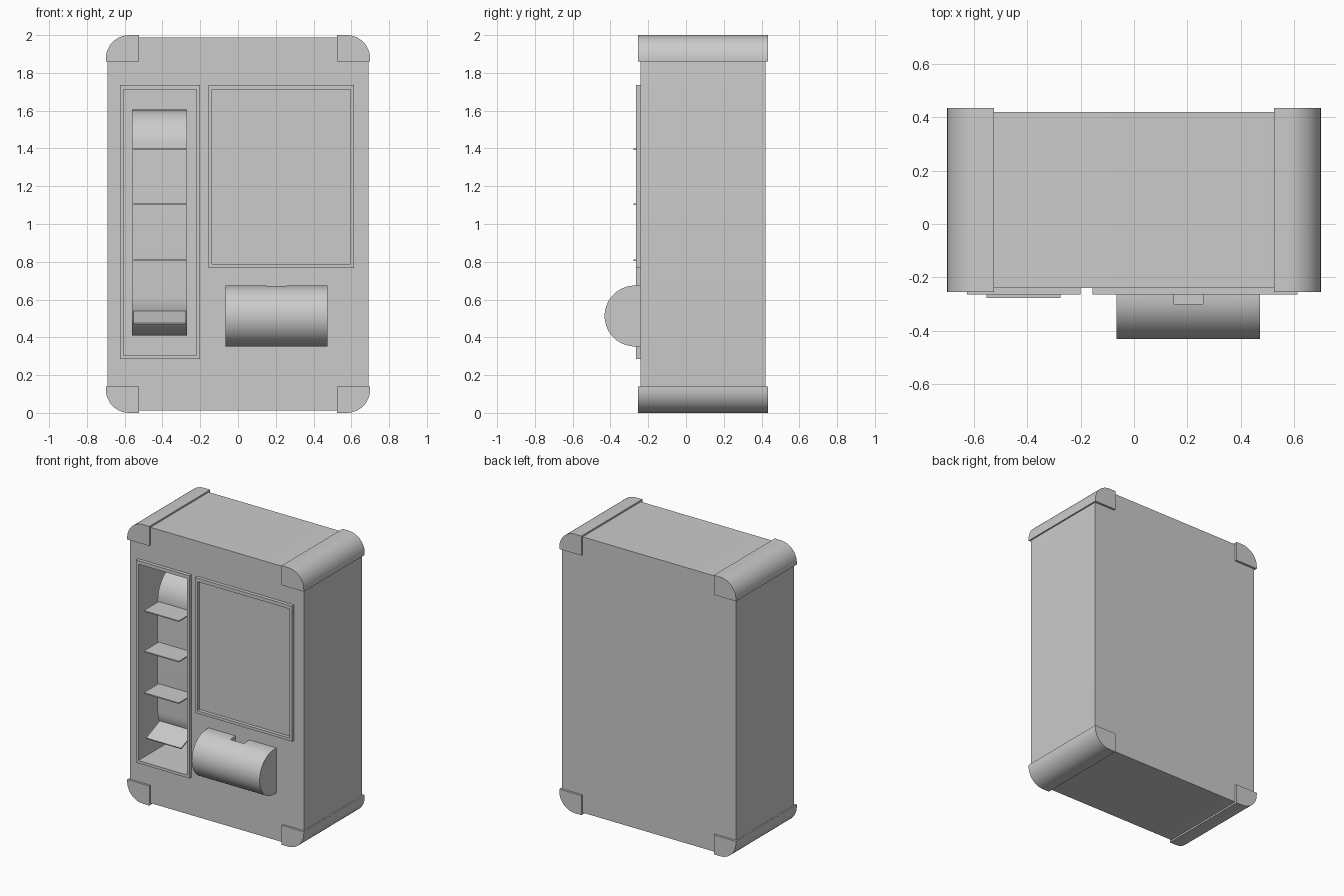
import bpy, bmesh
from math import sin, cos, pi, radians
from mathutils import Vector

if "Cube" in bpy.data.objects:
    bpy.data.objects.remove(bpy.data.objects["Cube"])


def make(name, bm, smooth=False):
    bmesh.ops.recalc_face_normals(bm, faces=bm.faces)
    me = bpy.data.meshes.new(name)
    bm.to_mesh(me)
    bm.free()
    ob = bpy.data.objects.new(name, me)
    bpy.context.collection.objects.link(ob)
    if smooth:
        bpy.ops.object.select_all(action='DESELECT')
        bpy.context.view_layer.objects.active = ob
        ob.select_set(True)
        bpy.ops.object.shade_smooth_by_angle(angle=radians(30))
    return ob


def prism(name, pts, axis, lo, hi, smooth=False):
    """Extrude a closed profile: (x, z) along 'y' or (y, z) along 'x'."""
    bm = bmesh.new()
    place = (lambda p: (p[0], lo, p[1])) if axis == 'y' else (lambda p: (lo, p[0], p[1]))
    face = bm.faces.new([bm.verts.new(place(p)) for p in pts])
    out = bmesh.ops.extrude_face_region(bm, geom=[face], use_keep_orig=True)
    move = Vector((0, hi - lo, 0)) if axis == 'y' else Vector((hi - lo, 0, 0))
    bmesh.ops.translate(bm, vec=move, verts=[v for v in out['geom'] if isinstance(v, bmesh.types.BMVert)])
    return make(name, bm, smooth)


def arc(cx, cz, r, a0, a1, n):
    steps = [radians(a0 + (a1 - a0) * i / n) for i in range(n + 1)]
    return [(cx + r * cos(a), cz + r * sin(a)) for a in steps]


def rect(a0, a1, b0, b1):
    return [(a0, b0), (a1, b0), (a1, b1), (a0, b1)]


def cut(ob, cutter):
    mod = ob.modifiers.new("cut", 'BOOLEAN')
    mod.operation, mod.solver, mod.object = 'DIFFERENCE', 'EXACT', cutter
    bpy.context.view_layer.objects.active = ob
    bpy.ops.object.modifier_apply(modifier=mod.name)
    bpy.data.objects.remove(cutter)


def frame(name, outer, inner, y0, y1):
    ob = prism(name, rect(*outer), 'y', y0, y1)
    cut(ob, prism("frame_cutter", rect(*inner), 'y', y0 - 0.1, y1 + 0.1))


# Cabinet with rounded long edges and a display recess
W, Z0, Z1, R = 0.69, 0.012, 1.988, 0.125
outline = (arc(W - R, Z1 - R, R, 0, 90, 10) + arc(-W + R, Z1 - R, R, 90, 180, 10)
           + arc(-W + R, Z0 + R, R, 180, 270, 10) + arc(W - R, Z0 + R, R, 270, 360, 10))
body = prism("cabinet", outline, 'y', -0.24, 0.42, True)
cut(body, prism("recess_cutter", rect(-0.605, -0.22, 0.305, 1.712), 'y', -0.4, 0.32))

# Four corner guards running front to back
for sx, side in ((-1, "left"), (1, "right")):
    for sz, level in ((-1, "bottom"), (1, "top")):
        prof = [(0.525, 0.86), (0.70, 0.86)] + arc(0.575, 0.875, 0.125, 0, 90, 12) + [(0.525, 1.0)]
        prism(f"corner_guard_{level}_{side}", [(sx * x, 1 + sz * z) for x, z in prof],
              'y', -0.255, 0.435, True)

# Raised frames around the display and the front panel
frame("display_frame", (-0.625, -0.20, 0.285, 1.737), (-0.605, -0.22, 0.305, 1.712), -0.265, -0.238)
frame("panel_frame", (-0.155, 0.613, 0.767, 1.737), (-0.137, 0.595, 0.787, 1.712), -0.265, -0.238)

# Conveyor belt inside the display
BY, BR, LOW, HIGH = 0.09, 0.20, 0.61, 1.405
prism("conveyor_belt", arc(BY, HIGH, BR, 0, 180, 24) + arc(BY, LOW, BR, 180, 360, 24),
      'x', -0.56, -0.27, True)

# Belt shelves: three level, the lowest following the bottom curve
for i, z in enumerate((1.395, 1.105, 0.807)):
    prism(f"shelf_{i + 1}", rect(-0.277, -0.10, z - 0.004, z + 0.004), 'x', -0.552, -0.275)
t = radians(22)
tilted = [(BY - r * cos(t) + h * sin(t), LOW - r * sin(t) - h * cos(t))
          for r, h in rect(0.19, 0.367, -0.004, 0.004)]
prism("shelf_4", tilted, 'x', -0.552, -0.275)

# Half-round dispenser hood with a notch at the back of its top
hood = prism("dispenser_hood", [(-0.238, 0.674)] + arc(-0.27, 0.513, 0.161, 90, 270, 32) + [(-0.238, 0.352)],
             'x', -0.065, 0.473, True)
cut(hood, prism("notch_cutter", rect(-0.30, -0.24, 0.63, 0.75), 'x', 0.15, 0.258))
